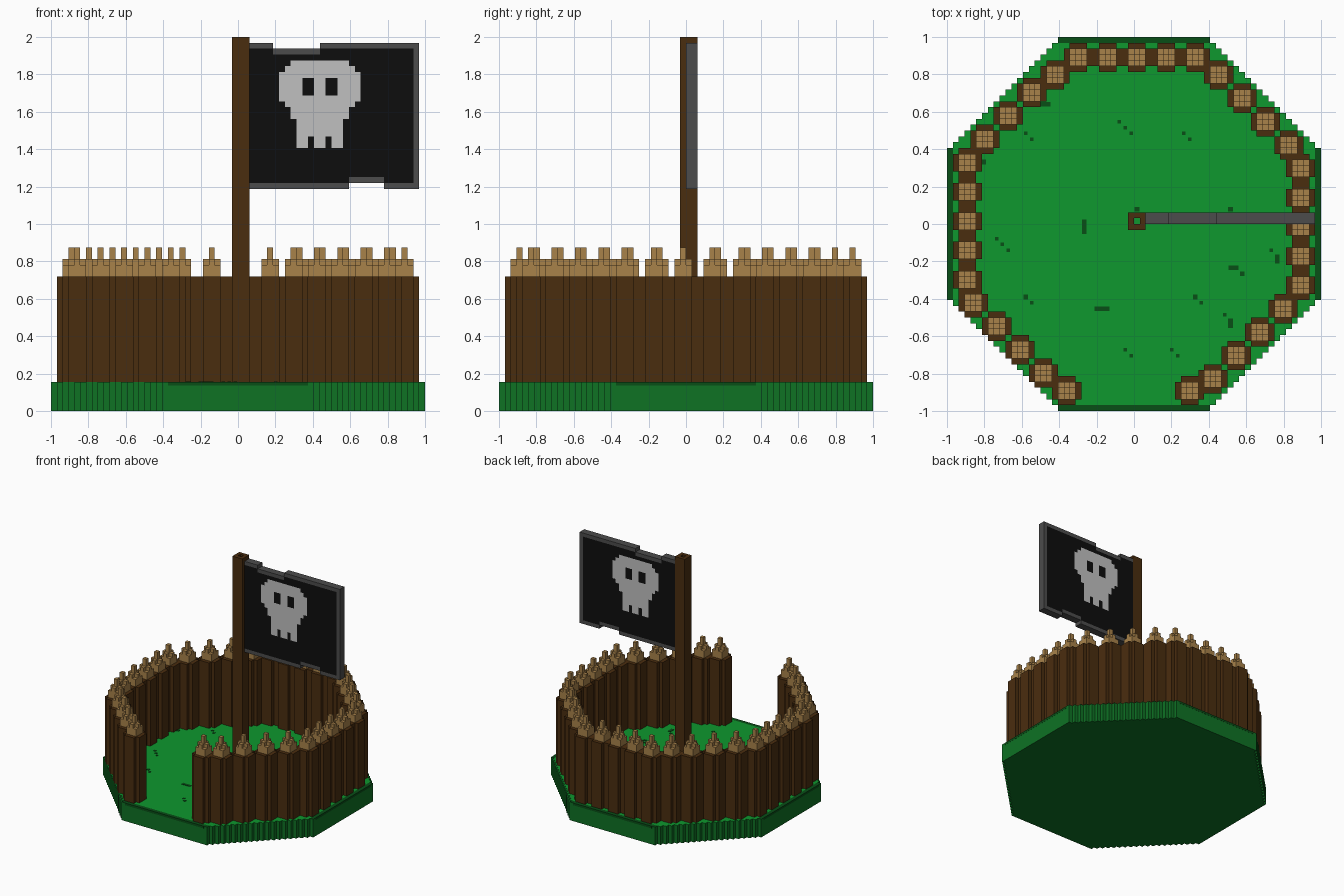
import bpy
import bmesh

U = 1 / 32  # size of one block

cube = bpy.data.objects.get("Cube")
if cube:
    bpy.data.objects.remove(cube, do_unlink=True)


def make_mat(name, rgb):
    lin = [((c / 255 + 0.055) / 1.055) ** 2.4 if c > 10 else c / 255 / 12.92 for c in rgb]
    m = bpy.data.materials.new(name)
    m.use_nodes = True
    m.diffuse_color = (*lin, 1)
    bsdf = m.node_tree.nodes["Principled BSDF"]
    bsdf.inputs["Base Color"].default_value = (*lin, 1)
    bsdf.inputs["Roughness"].default_value = 0.9
    return m


GRASS = make_mat("grass green", (14, 152, 46))
DARK = make_mat("dark green", (8, 78, 22))
SIDE = make_mat("side green", (14, 114, 36))
BROWN = make_mat("bark brown", (74, 45, 15))
TAN = make_mat("cut wood tan", (168, 130, 74))
GREY = make_mat("hem grey", (76, 76, 76))
BLACK = make_mat("cloth black", (13, 13, 13))
WHITE = make_mat("emblem white", (192, 192, 192))


def add_object(name, mesh, loc=(0, 0, 0)):
    ob = bpy.data.objects.new(name, mesh)
    ob.location = loc
    bpy.context.collection.objects.link(ob)
    return ob


def block_mesh(name, layers, mats, upright=False):
    """Mesh of block layers: (cells, low, high, rule for caps, side material).
    Upright layers lie in x and z and run along y."""
    bm = bmesh.new()
    for cells, lo, hi, rule, side in layers:
        verts = {}

        def v(a, b, c):
            if (a, b, c) not in verts:
                p = (a, c, b) if upright else (a, b, c)
                verts[a, b, c] = bm.verts.new([k * U for k in p])
            return verts[a, b, c]

        for a, b in cells:
            square = [(a, b), (a + 1, b), (a + 1, b + 1), (a, b + 1)]
            mat = rule(a, b)
            bm.faces.new([v(*s, hi) for s in square]).material_index = mat
            bm.faces.new([v(*s, lo) for s in square[::-1]]).material_index = mat if side is None else side
            steps = [(0, -1), (1, 0), (0, 1), (-1, 0)]
            for k, (da, db) in enumerate(steps):
                if (a + da, b + db) not in cells:
                    p, q = square[k], square[(k + 1) % 4]
                    f = bm.faces.new([v(*p, lo), v(*q, lo), v(*q, hi), v(*p, hi)])
                    f.material_index = mat if side is None else side
    if upright:
        bmesh.ops.reverse_faces(bm, faces=bm.faces[:])
    mesh = bpy.data.meshes.new(name)
    bm.to_mesh(mesh)
    bm.free()
    for m in mats:
        mesh.materials.append(m)
    return mesh


def plate(name, mat, lo, hi):
    """Plain box between two corners."""
    bm = bmesh.new()
    bmesh.ops.create_cube(bm, size=1)
    for w in bm.verts:
        w.co = [l + (c + 0.5) * (h - l) for c, l, h in zip(w.co, lo, hi)]
    mesh = bpy.data.meshes.new(name)
    bm.to_mesh(mesh)
    bm.free()
    mesh.materials.append(mat)
    return add_object(name, mesh)


def first(a, b):
    return 0


def rect(a0, a1, b0, b1):
    return {(a, b) for a in range(a0, a1) for b in range(b0, b1)}


# Octagonal island with a dark rim on the four straight sides
island = {(a, b) for a, b in rect(-32, 32, -32, 32) if abs(a + 0.5) + abs(b + 0.5) <= 44}


def island_rule(a, b):
    return 1 if max(abs(a + 0.5), abs(b + 0.5)) > 31 else 0


add_object("island", block_mesh("island", [(island, 0, 5, island_rule, 2)], [GRASS, DARK, SIDE]))

# Thin dark band at the top of each straight side
w, z0, z1 = 12 * U, 0.137, 5 * U
for s, label in ((-1, "low"), (1, "high")):
    e0, e1 = sorted((s * 0.998, s * 1.001))
    plate("rim_band_y_" + label, DARK, (-w, e0, z0), (w, e1, z1))
    plate("rim_band_x_" + label, DARK, (e0, -w, z0), (e1, w, z1))

# Tufts on the grass: x, y, length in x, length in y (in blocks)
tufts = [(-15.5, 20.5, 2.4, .8), (-2.5, 17.5, .6, .6), (-1.5, 16.5, .6, .6), (-.5, 15.5, .6, .6),
         (-18.5, 15.5, .6, .6), (-17.5, 14.5, .6, .6), (8.5, 15.5, .6, .6), (9.5, 14.5, .6, .6),
         (-25.7, 10.6, .8, .8), (-8.5, -.5, .8, 2.5), (-23.5, -2.5, .6, .6), (-22.5, -3.5, .6, .6),
         (-21.5, -4.5, .6, .6), (.5, 2.5, .8, .8), (16.5, 2.5, .8, .8), (23.5, -4.5, .6, .6),
         (24.5, -6, .8, 1.6), (17, -7.5, 1.7, .8), (18.5, -8.5, .8, .8), (-18.5, -12.5, .8, .8),
         (-17.5, -13.5, .6, .6), (-5.5, -14.5, 2.6, .8), (10.5, -12.5, .8, .8), (11.5, -13.5, .6, .6),
         (15.5, -15.5, .6, .6), (16.5, -17, .8, 1.6), (-1.5, -21.5, .6, .6), (-.5, -22.5, .6, .6),
         (6.5, -21.5, .6, .6), (7.5, -22.5, .6, .6)]
for x, y, dx, dy in tufts:
    plate("grass_tuft", DARK, ((x - dx / 2) * U, (y - dy / 2) * U, 5 * U - 0.002),
          ((x + dx / 2) * U, (y + dy / 2) * U, 5 * U + 0.003))

# Palisade: one log and one stepped tip, repeated round the island
round5 = {c for c in rect(-2, 3, -2, 3) if abs(c[0]) + abs(c[1]) < 4}
plus3 = {(0, 0), (1, 0), (-1, 0), (0, 1), (0, -1)}
log_mesh = block_mesh("log", [(round5, 5, 23, first, 0)], [BROWN])
tip_mesh = block_mesh("log_tip", [(rect(-1, 2, -1, 2), 23, 25, first, 0),
                                  (plus3, 25, 26, first, 0),
                                  ({(0, 0)}, 26, 28, first, 0)], [TAN])

# Straight or diagonal runs: start x, start y, step x, step y, count
runs = [(-10, 28, 5, 0, 5),      # back
        (14, 25, 4, -4, 4),      # back left
        (28, 9, 0, -5, 5),       # left
        (25, -15, -4, -4, 4),    # front left
        (9, -29, 0, 0, 1),       # gate post
        (-14, 25, -4, 0, 1),
        (-18, 22, -4, -4, 3),    # back right
        (-29, 10, 0, -5, 5),     # right
        (-28, -14, 4, -4, 4),    # front right
        (-12, -29, 0, 0, 1)]     # gate post
for x, y, sx, sy, count in runs:
    for i in range(count):
        loc = ((x + i * sx) * U, (y + i * sy) * U, 0)
        add_object("palisade_log", log_mesh, loc)
        add_object("palisade_tip", tip_mesh, loc)

# Flagpole, hollow in the middle
pole = rect(-1, 2, -1, 2) - {(0, 0)}
add_object("flagpole", block_mesh("flagpole", [(pole, 5, 64, first, 0)], [BROWN]))

# Flag with a notch in the top and bottom edges
flag = rect(2, 31, 38, 63) - rect(6, 14, 62, 63) - rect(19, 25, 38, 39)

# Skull emblem: half widths of its rows from the top, minus eyes and tooth gaps
half_widths = [5, 6, 7, 7, 7, 7, 7, 6, 5, 5, 4, 4, 4, 4, 4]
skull = set()
for i, h in enumerate(half_widths):
    skull |= rect(14 - h, 14 + h, 59 - i, 60 - i)
for col in (11, 15):
    skull -= rect(col, col + 2, 54, 57)
for col in (12, 15):
    skull -= rect(col, col + 1, 45, 47)


def flag_rule(a, b):
    if (a, b) in skull:
        return 2
    hem = a == 30 or (a, b + 1) not in flag or (a, b - 1) not in flag
    return 1 if hem else 0


add_object("flag", block_mesh("flag", [(flag, 0, 2, flag_rule, None)], [BLACK, GREY, WHITE], upright=True))
